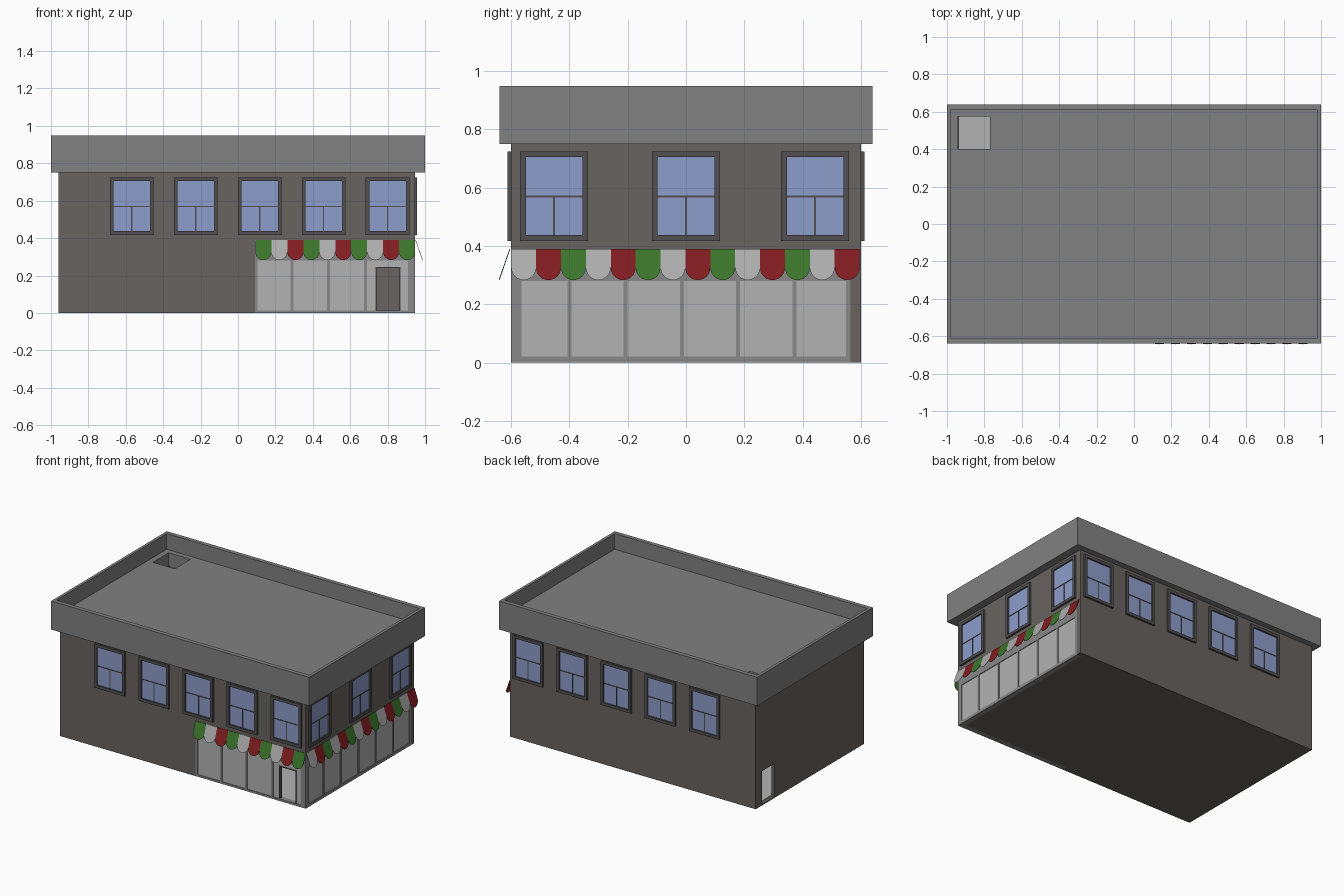
import bpy, bmesh, math
from mathutils import Vector

if "Cube" in bpy.data.objects:
    bpy.data.objects.remove(bpy.data.objects["Cube"])

def mat(name, r, g, b):
    m = bpy.data.materials.new(name)
    m.diffuse_color = (r, g, b, 1)
    m.use_nodes = True
    m.node_tree.nodes["Principled BSDF"].inputs["Base Color"].default_value = m.diffuse_color
    return m

BROWN = mat("brown_wall", .14, .125, .115)
ROOF = mat("roof_grey", .22, .22, .225)
FRAME = mat("dark_frame", .085, .08, .08)
GLASS = mat("blue_glass", .27, .34, .60)
PALE = mat("pale_panel", .45, .45, .45)
TRIM = mat("trim_grey", .25, .25, .25)
RED = mat("red", .22, .012, .015)
GREEN = mat("green", .045, .18, .025)
WHITE = mat("white", .42, .42, .42)

# Wall coordinates: u along the wall, d outward from it, z up
WALLS = {
    "front": lambda u, d, z: Vector((u, -.6 - d, z)),
    "back": lambda u, d, z: Vector((u, .6 + d, z)),
    "right": lambda u, d, z: Vector((.945 + d, u, z)),
}

def finish(name, bm, material):
    bmesh.ops.recalc_face_normals(bm, faces=bm.faces)
    me = bpy.data.meshes.new(name)
    bm.to_mesh(me)
    bm.free()
    ob = bpy.data.objects.new(name, me)
    if material:
        me.materials.append(material)
    bpy.context.collection.objects.link(ob)
    return ob

def boxes(name, corner_pairs, material=None):
    """One object made of boxes, each given by two opposite corners."""
    bm = bmesh.new()
    for a, b in corner_pairs:
        a, b = Vector(a), Vector(b)
        vs = bmesh.ops.create_cube(bm, size=1)["verts"]
        for v in vs:
            v.co = (a + b) / 2 + Vector([v.co[i] * abs(b[i] - a[i]) for i in range(3)])
    return finish(name, bm, material)

def wall_boxes(name, wall, rects, d0, d1, material):
    """Boxes on a wall from (u0, u1, z0, z1) rectangles."""
    p = WALLS[wall]
    return boxes(name, [(p(u0, d0, z0), p(u1, d1, z1)) for u0, u1, z0, z1 in rects], material)

def carve(ob, holes):
    """Subtract boxes from an object and drop the cutters."""
    cutters = []
    for a, b in holes:
        c = boxes("cutter", [(a, b)])
        c.hide_render = True
        m = ob.modifiers.new("cut", "BOOLEAN")
        m.operation, m.solver, m.object = "DIFFERENCE", "EXACT", c
        cutters.append(c)
    deps = bpy.context.evaluated_depsgraph_get()
    me = bpy.data.meshes.new_from_object(ob.evaluated_get(deps))
    ob.modifiers.clear()
    ob.data = me
    for c in cutters:
        bpy.data.objects.remove(c)

# Hollow body with shop openings and a side door
body = boxes("building_walls", [((-.96, -.6, 0), (.945, .6, .75))], BROWN)
carve(body, [
    ((-.935, -.57, .008), (.915, .575, .9)),
    ((.09, -.7, -.1), (1.1, -.565, .39)),
    ((.91, -.7, -.1), (1.1, .565, .39)),
    ((-1.1, .39, .008), (-.92, .53, .24)),
])
boxes("indoor_floor", [((-.935, -.57, .006), (.915, .575, .012))], PALE)

# Roof tray with parapet and access hatch
roof = boxes("roof", [((-1, -.64, .75), (1, .64, .95))], ROOF)
carve(roof, [
    ((-.98, -.61, .84), (.98, .61, 1.1)),
    ((-.94, .4, .6), (-.77, .575, .9)),
])

# Windows
def window(wall, i, u):
    w, t, z0, z1, zm = .117, .02, .418, .725, .57
    rim = [(u - w, u - w + t, z0, z1), (u + w - t, u + w, z0, z1),
           (u - w + t, u + w - t, z0, z0 + t), (u - w + t, u + w - t, z1 - t, z1)]
    tag = f"{wall}_window_{i}"
    wall_boxes(tag + "_frame", wall, rim, -.005, .013, FRAME)
    wall_boxes(tag + "_bars", wall, [(u - w + t, u + w - t, zm - .003, zm + .003),
                                     (u - .003, u + .003, z0 + t, zm - .003)],
               0, .006, FRAME)
    wall_boxes(tag + "_glass", wall, [(u - w + t, u + w - t, z0 + t, z1 - t)],
               -.004, .003, GLASS)

for i in range(5):
    for wall in ("front", "back"):
        window(wall, i, -.568 + .342 * i)
for i, y in enumerate((-.453, 0, .443)):
    window("right", i, y)

# Shop front, with a doorway at the corner end
bars = [(.09, .105, 0, .28), (.93, .945, 0, .28), (.09, .945, .28, .39),
        (.105, .93, 0, .014)]
bars += [(x - .008, x + .008, .014, .28) for x in (.29, .483, .683)]
wall_boxes("front_shop_trim", "front", bars, -.035, 0, TRIM)
wall_boxes("front_shop_panels", "front",
           [(.105, .735, .014, .28), (.735, .87, .245, .28), (.87, .93, .014, .28)],
           -.025, -.005, PALE)
wall_boxes("front_door_frame", "front",
           [(.735, .741, .014, .245), (.864, .87, .014, .245), (.741, .864, .239, .245)],
           -.03, -.002, FRAME)

bars = [(-.565, .565, .28, .39), (-.565, .565, 0, .02), (.55, .565, .02, .28),
        (-.6, -.592, 0, .39)]
bars += [(-.4 + .193 * i - .007, -.4 + .193 * i + .007, .02, .28) for i in range(5)]
wall_boxes("right_shop_trim", "right", bars, -.035, 0, TRIM)
wall_boxes("right_shop_panels", "right", [(-.592, .55, .02, .28)], -.025, -.005, PALE)

# Scalloped sloping awnings
def awning(wall, u0, u1, n, colours):
    p, w = WALLS[wall], (u1 - u0) / n
    r, top, low = w / 2, .39, .283
    for k, (cname, m) in enumerate(colours):
        bm = bmesh.new()
        for i in range(k, n, 3):
            c = u0 + w * (i + .5)
            arc = [(c + r * math.cos(a), low + r - r * math.sin(a))
                   for a in (math.pi * j / 12 for j in range(13))]
            outline = [(c - r, top), (c + r, top)] + arc
            face = bm.faces.new([bm.verts.new(p(u, .003 + .037 * (top - z) / (top - low), z))
                                 for u, z in outline])
            out = bmesh.ops.extrude_face_region(bm, geom=[face])["geom"]
            shift = p(0, .003, 0) - p(0, 0, 0)
            for v in out:
                if isinstance(v, bmesh.types.BMVert):
                    v.co += shift
        finish(f"{wall}_awning_{cname}", bm, m)

g, w, r = ("green", GREEN), ("white", WHITE), ("red", RED)
awning("front", .093, .947, 10, (g, w, r))
awning("right", -.6, .596, 14, (w, r, g))
